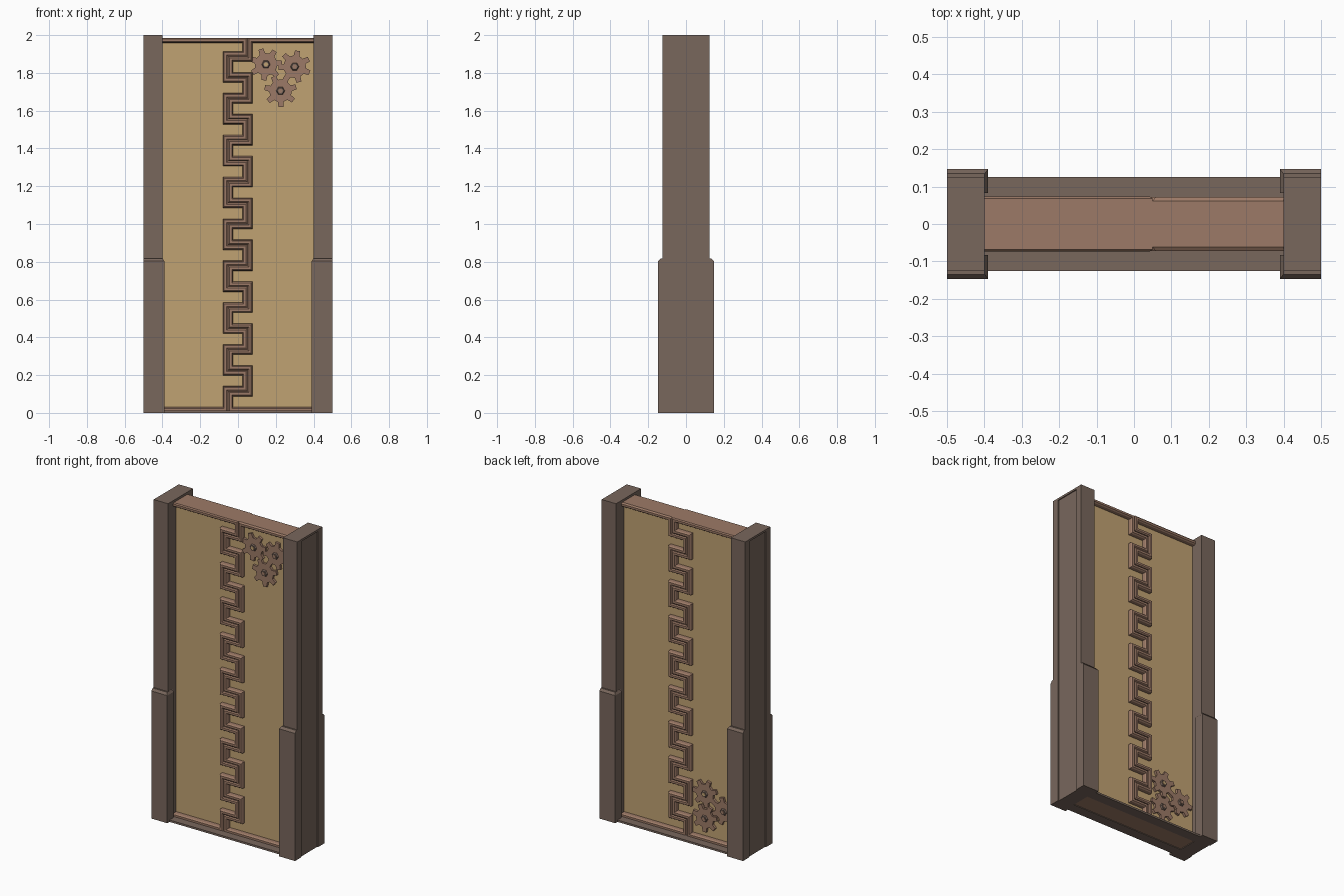
import bpy, bmesh, math

if "Cube" in bpy.data.objects:
    bpy.data.objects.remove(bpy.data.objects["Cube"])


def material(name, rgb):
    m = bpy.data.materials.new(name)
    m.diffuse_color = (*rgb, 1)
    m.use_nodes = True
    m.node_tree.nodes["Principled BSDF"].inputs["Base Color"].default_value = m.diffuse_color
    return m


FRAME = material("dark_frame", (0.19, 0.135, 0.108))
BRONZE = material("bronze_trim", (0.335, 0.195, 0.135))
GOLD = material("tan_panel", (0.53, 0.36, 0.17))


def loft(name, loops, mats, cap_mat=0):
    """Skin a stack of matching loops and cap both ends."""
    bm = bmesh.new()
    rings = [[bm.verts.new(p) for p in loop] for loop in loops]
    for a, b in zip(rings, rings[1:]):
        for i in range(len(a)):
            j = (i + 1) % len(a)
            bm.faces.new((a[i], a[j], b[j], b[i]))
    for ring in (rings[0], rings[-1]):
        bm.faces.new(ring).material_index = cap_mat
    bmesh.ops.recalc_face_normals(bm, faces=bm.faces)
    me = bpy.data.meshes.new(name)
    bm.to_mesh(me)
    bm.free()
    for m in mats:
        me.materials.append(m)
    ob = bpy.data.objects.new(name, me)
    bpy.context.collection.objects.link(ob)
    return ob


def rect(x0, x1, y0, y1, z):
    return [(x0, y0, z), (x1, y0, z), (x1, y1, z), (x0, y1, z)]


def box(name, x0, x1, y0, y1, z0, z1, mat):
    return loft(name, [rect(x0, x1, y0, y1, z0), rect(x0, x1, y0, y1, z1)], [mat])


# Side posts: shaft with a shallow outer groove, top cap and lower sleeves
channel = [(.4, -.125), (.5, -.125), (.5, -.082), (.494, -.082),
           (.494, .082), (.5, .082), (.5, .125), (.4, .125)]
for side, s in (("left", -1), ("right", 1)):
    loft(side + "_post", [[(s * x, y, z) for x, y in channel] for z in (0, 1.987)], [FRAME])
    box(side + "_post_cap", s * .4, s * .5, -.125, .125, 1.987, 2, FRAME)
    for end, t in (("front", -1), ("back", 1)):
        loft(f"{side}_{end}_sleeve",
             [rect(s * .39, s * .5, t * .083, t * .147, 0),
              rect(s * .39, s * .5, t * .083, t * .147, .803),
              rect(s * .399, s * .5, t * .083, t * .135, .817)], [FRAME])

# Sill strips on both sides of the leaves
for end, t in (("front", -1), ("back", 1)):
    box(end + "_sill", -.4, .4, t * .06, t * .125, 0, .012, FRAME)


# Interlocking door leaves
def inset(poly, d):
    """Move a counter-clockwise right-angled outline inward by d."""
    out = []
    for i, (x, z) in enumerate(poly):
        for (ax, az), (bx, bz) in ((poly[i - 1], poly[i]),
                                   (poly[i], poly[(i + 1) % len(poly)])):
            n = math.hypot(bx - ax, bz - az)
            x += -(bz - az) / n * d
            z += (bx - ax) / n * d
        out.append((x, z))
    return out


BOTTOM, TOP = .004, 1.986
XR, XL, STEP = .05, -.053, .1108
seam = [(XR, TOP)]
x = XR
for k in range(17):
    z = 1.887 - k * STEP
    seam.append((x, z))
    x = XL if x == XR else XR
    seam.append((x, z))
seam.append((XL, BOTTOM))
left = seam[::-1] + [(-.43, TOP), (-.43, BOTTOM)]
right = seam + [(.43, BOTTOM), (.43, TOP)]
PANEL_Y = .043


def leaf(name, outline, depth, edge):
    # raised rim with sloped shoulders around a recessed panel
    profile = [(.027, PANEL_Y), (.026, depth - .008), (.02, depth),
               (.007, depth), (0, edge)]
    profile += [(d, -y) for d, y in reversed(profile)]
    loft(name, [[(px, -y, pz) for px, pz in inset(outline, d)] for d, y in profile],
         [BRONZE, GOLD], cap_mat=1)


leaf("left_leaf", left, .073, .068)
leaf("right_leaf", right, .072, .062)


# Gear clusters
def gear_outline(cx, cz, teeth, turn, root=.06, tip=.086):
    pts = []
    for k in range(teeth):
        for f, r in ((-.29, root), (-.17, tip), (.17, tip), (.29, root)):
            a = turn + (k + f) * math.tau / teeth
            pts.append((cx + r * math.cos(a), cz + r * math.sin(a)))
    return pts


def disc(cx, cz, r, n):
    return [(cx + r * math.cos(k * math.tau / n), cz + r * math.sin(k * math.tau / n))
            for k in range(n)]


def plate(name, layers, mat):
    loft(name, [[(px, y, pz) for px, pz in pts] for pts, y in layers], [mat])


clusters = (("front", -1, ((.148, 1.845, .1), (.30, 1.833, .5), (.225, 1.705, .25))),
            ("back", 1, ((-.17, .30, .1), (-.302, .222, .5), (-.17, .145, .25))))
for end, t, gears in clusters:
    for i, (cx, cz, turn) in enumerate(gears, 1):
        outline = gear_outline(cx, cz, 7, turn)
        plate(f"{end}_gear_{i}", [(outline, t * .038), (outline, t * .058)], BRONZE)
        plate(f"{end}_gear_hub_{i}", [(disc(cx, cz, .025, 6), t * .055),
                                      (disc(cx, cz, .018, 6), t * .066)], FRAME)
        plate(f"{end}_gear_pin_{i}", [(disc(cx, cz, .011, 8), t * .06),
                                      (disc(cx, cz, .011, 8), t * .069)],
              GOLD if i == 1 else BRONZE)
